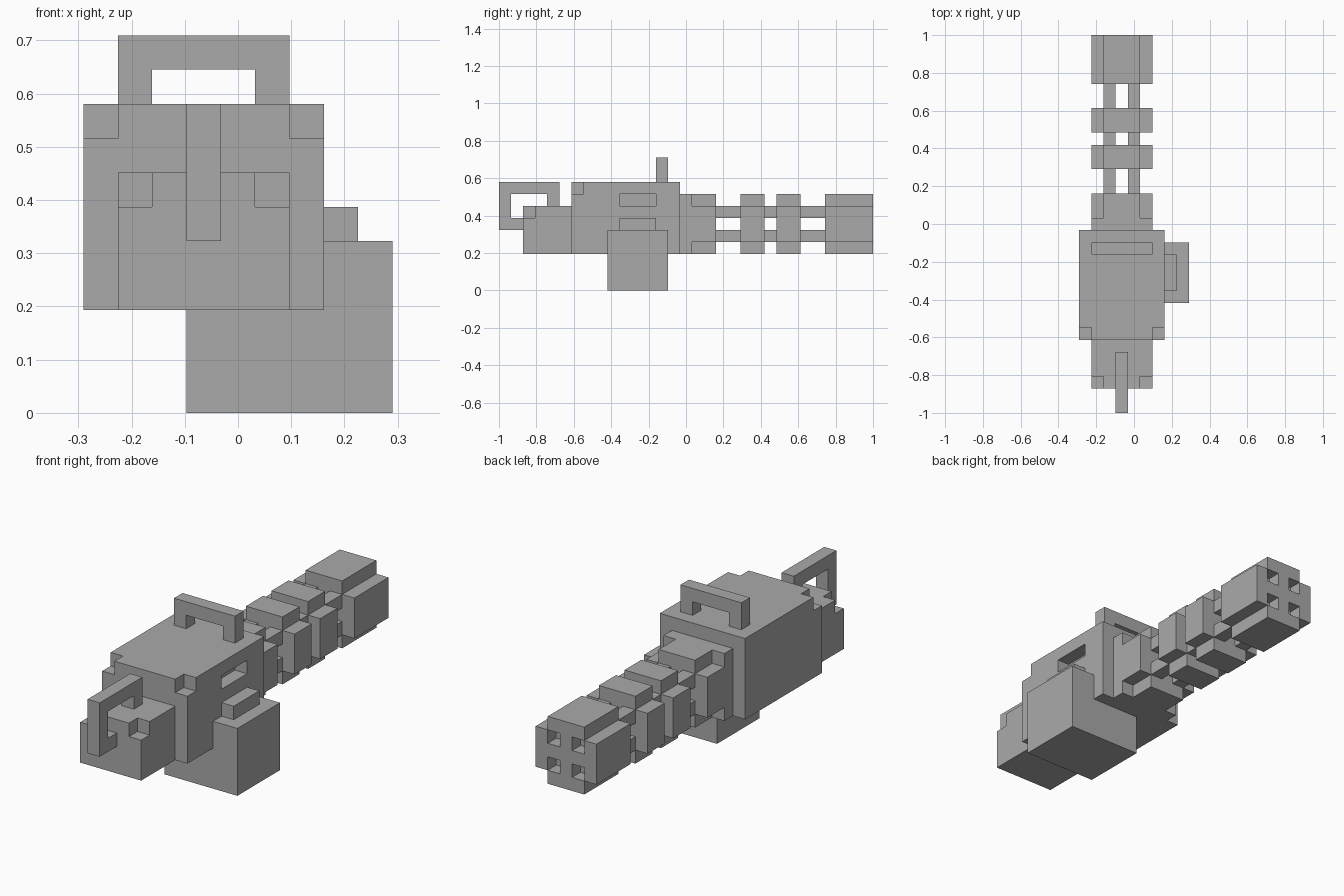
import bpy
import bmesh
from mathutils import Vector

U = 2 / 31                          # one block unit
ORIGIN = Vector((4.5, 15.5, 0))     # centre of the block grid

cube = bpy.data.objects.get("Cube")
if cube:
    bpy.data.objects.remove(cube)

grey = bpy.data.materials.new("plain_grey")
grey.use_nodes = True
COLOUR = (0.4, 0.4, 0.4, 1)
grey.diffuse_color = COLOUR
grey.node_tree.nodes["Principled BSDF"].inputs["Base Color"].default_value = COLOUR


def prism(name, axis, outline, lo, hi):
    """Extrude an outline along x or y, in block units."""
    bm = bmesh.new()
    place = (lambda a, b: (lo, a, b)) if axis == "x" else (lambda a, b: (a, lo, b))
    face = bm.faces.new([bm.verts.new((Vector(place(a, b)) - ORIGIN) * U) for a, b in outline])
    step = Vector((hi - lo, 0, 0) if axis == "x" else (0, hi - lo, 0)) * U
    result = bmesh.ops.extrude_face_region(bm, geom=[face])
    bmesh.ops.translate(bm, vec=step, verts=[v for v in result["geom"] if isinstance(v, bmesh.types.BMVert)])
    bmesh.ops.recalc_face_normals(bm, faces=bm.faces)
    mesh = bpy.data.meshes.new(name)
    bm.to_mesh(mesh)
    bm.free()
    mesh.materials.append(grey)
    obj = bpy.data.objects.new(name, mesh)
    bpy.context.collection.objects.link(obj)
    return obj


def box(name, x, y, z):
    return prism(name, "y", [(x[0], z[0]), (x[1], z[0]), (x[1], z[1]), (x[0], z[1])], *y)


def cut(obj, *ranges):
    """Carve box-shaped pieces out of an object."""
    for x, y, z in ranges:
        cutter = box("cutter", x, y, z)
        cutter.hide_render = True
        mod = obj.modifiers.new("cut", "BOOLEAN")
        mod.operation = "DIFFERENCE"
        mod.solver = "EXACT"
        mod.object = cutter
        bpy.context.view_layer.objects.active = obj
        bpy.ops.object.modifier_apply(modifier=mod.name)
        bpy.data.objects.remove(cutter)


# Main housing with notched rear corners and a feed slot
housing = box("housing", (0, 7), (6, 15), (3, 9))
cut(housing,
    ((-1, 1), (5, 7), (8, 10)),
    ((6, 8), (5, 7), (8, 10)),
    ((6, 8), (10, 13), (7, 8)))

# Rear motor block with notched corners
rear_block = box("rear_block", (1, 6), (2, 6), (3, 7))
cut(rear_block,
    ((0, 2), (1, 3), (6, 8)),
    ((5, 7), (1, 3), (6, 8)))

# Rear grip loop, open where it meets the block
prism("rear_grip", "x",
      [(0, 5), (2, 5), (2, 6), (1, 6), (1, 8), (4, 8), (4, 7), (5, 7), (5, 9), (0, 9)], 3, 4)

# Carrying handle on top
prism("top_handle", "y",
      [(1, 9), (2, 9), (2, 10), (5, 10), (5, 9), (6, 9), (6, 11), (1, 11)], 13, 14)

# Ammunition box wrapped under the housing, with its feed step
prism("ammo_box", "y", [(3, 0), (9, 0), (9, 5), (7, 5), (7, 3), (3, 3)], 9, 14)
box("feed_step", (7, 8), (10, 13), (5, 6))

# Barrel mount, clamps and muzzle share a square section with cut corners
CROSS = [(2, 3), (5, 3), (5, 4), (6, 4), (6, 7), (5, 7),
         (5, 8), (2, 8), (2, 7), (1, 7), (1, 4), (2, 4)]
box("barrel_flange", (1, 6), (15, 16), (3, 8))
prism("barrel_mount", "y", CROSS, 16, 18)
prism("rear_clamp", "y", CROSS, 20, 22)
prism("front_clamp", "y", CROSS, 23, 25)
muzzle = prism("muzzle", "y", CROSS, 27, 31)

# Four barrels between the clamps, with a bore for each in the muzzle
for x in (2, 4):
    for z in (4, 6):
        for lo, hi in ((18, 20), (22, 23), (25, 27)):
            box("barrel", (x, x + 1), (lo, hi), (z, z + 1))
        cut(muzzle, ((x, x + 1), (30, 32), (z, z + 1)))
